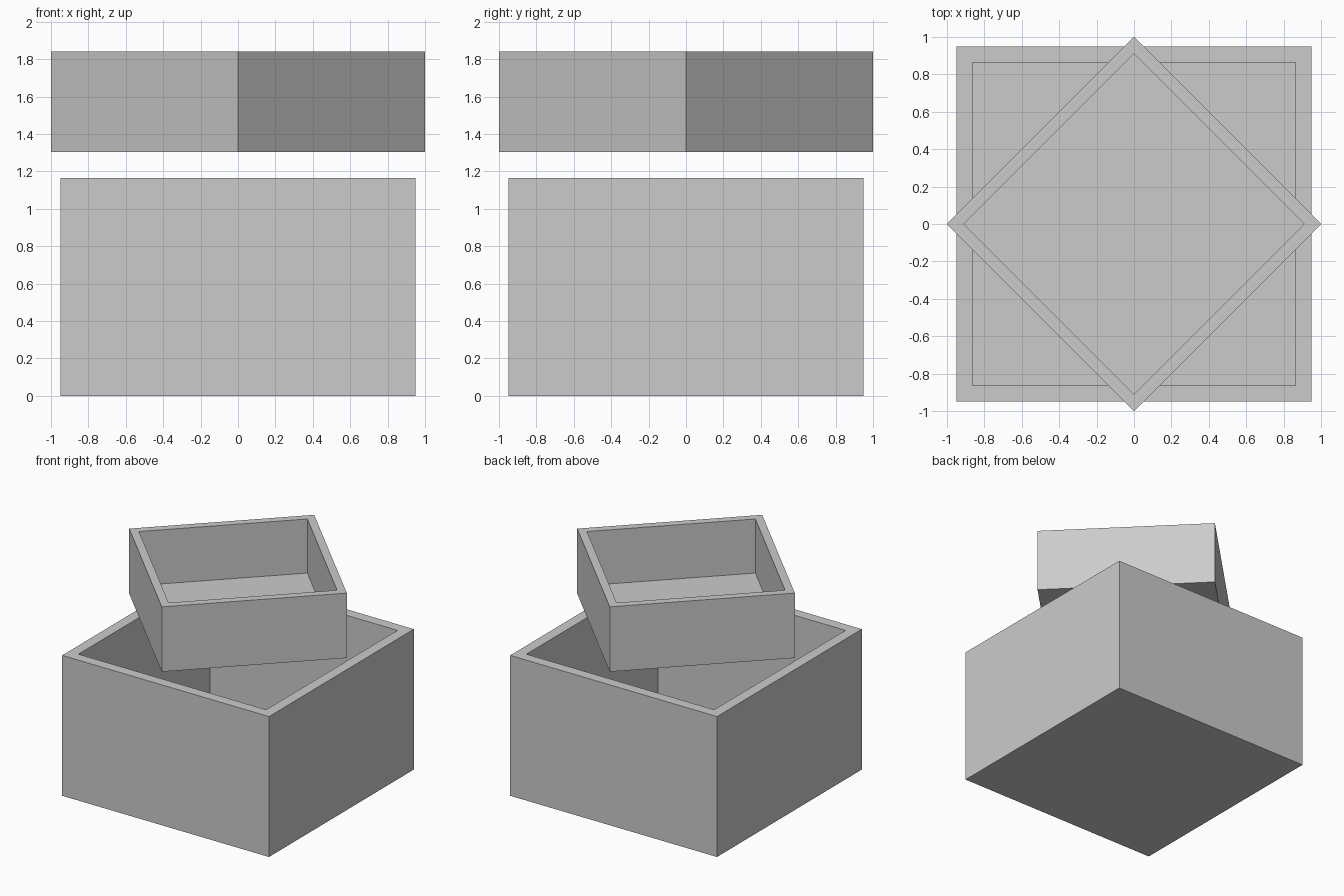
import bpy, bmesh
from math import radians
from mathutils import Matrix

if "Cube" in bpy.data.objects:
    bpy.data.objects.remove(bpy.data.objects["Cube"])


def open_box(name, half, wall, floor, z0, z1, turn=0):
    """Square open-topped box: inset the top face, then sink it to the floor."""
    bm = bmesh.new()
    bmesh.ops.create_cube(bm, size=1, matrix=Matrix.Translation((0, 0, (z0 + z1) / 2))
                          @ Matrix.Diagonal((2 * half, 2 * half, z1 - z0, 1)))
    bm.normal_update()
    top = max(bm.faces, key=lambda f: f.calc_center_median().z)
    bmesh.ops.inset_region(bm, faces=[top], thickness=wall)
    inner = bmesh.ops.extrude_discrete_faces(bm, faces=[top])["faces"][0]
    bmesh.ops.translate(bm, verts=inner.verts, vec=(0, 0, z0 + floor - z1))
    bmesh.ops.recalc_face_normals(bm, faces=bm.faces)
    mesh = bpy.data.meshes.new(name)
    bm.to_mesh(mesh)
    bm.free()
    obj = bpy.data.objects.new(name, mesh)
    obj.rotation_euler.z = radians(turn)
    bpy.context.collection.objects.link(obj)
    return obj


# Large box on the ground
open_box("lower_box", 0.95, 0.124, 0.124, 0.0, 1.166)
# Smaller box floating above, turned by 45 degrees
open_box("upper_box", 0.7071, 0.09, 0.09, 1.303, 1.842, 45)
